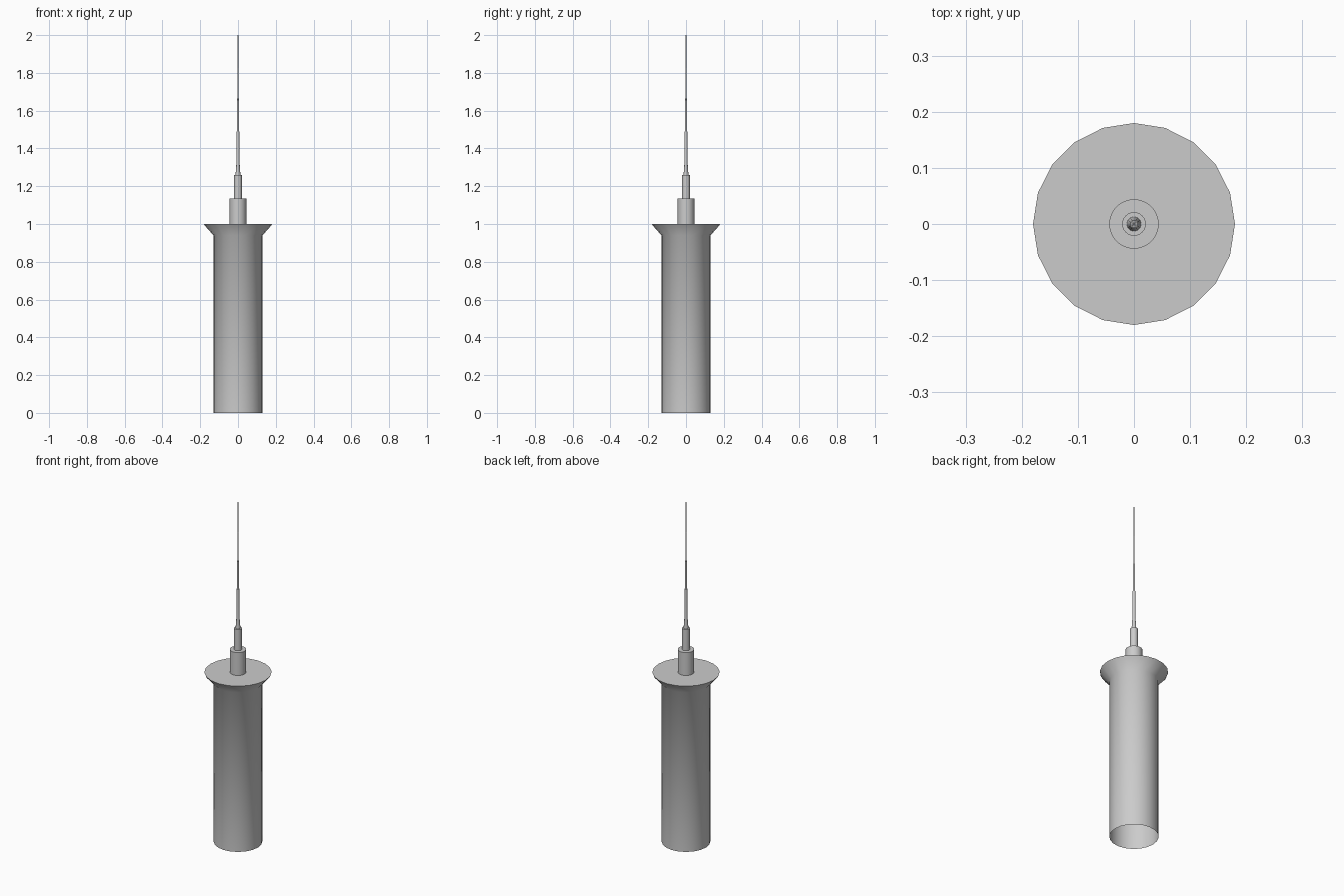
import bpy, bmesh
from math import cos, sin, tau

if "Cube" in bpy.data.objects:
    bpy.data.objects.remove(bpy.data.objects["Cube"])


def lathe(name, profile, sides, cap_bottom=False, cap_top=True):
    """Revolve (radius, z) points about the z axis."""
    bm = bmesh.new()
    rings = [[bm.verts.new((r * cos(tau * i / sides), r * sin(tau * i / sides), z))
              for i in range(sides)] for r, z in profile]
    for low, high in zip(rings, rings[1:]):
        for i in range(sides):
            j = (i + 1) % sides
            bm.faces.new((low[i], low[j], high[j], high[i]))
    if cap_bottom:
        bm.faces.new(rings[0][::-1])
    if cap_top:
        bm.faces.new(rings[-1])
    mesh = bpy.data.meshes.new(name)
    bm.to_mesh(mesh)
    bm.free()
    obj = bpy.data.objects.new(name, mesh)
    bpy.context.collection.objects.link(obj)
    bpy.ops.object.select_all(action='DESELECT')
    obj.select_set(True)
    bpy.context.view_layer.objects.active = obj
    bpy.ops.object.shade_smooth_by_angle(angle=0.9)
    return obj


# Hollow-bottomed tower shaft with a flared, closed top
lathe("tower_shaft", [(0.13, 0), (0.13, 0.94), (0.177, 0.993), (0.18, 1.0)], 20)

# Two stepped mast bases
lathe("mast_base", [(0.044, 1.0), (0.044, 1.135)], 32)
lathe("mast_collar", [(0.021, 1.135), (0.021, 1.26)], 24)

# Thin antenna, narrowing in sections to the tip
lathe("antenna", [(0.013, 1.26), (0.008, 1.33), (0.0075, 1.49), (0.006, 1.49),
                  (0.006, 1.655), (0.004, 1.655), (0.0035, 1.825),
                  (0.002, 1.825), (0.002, 2.0)], 12)
